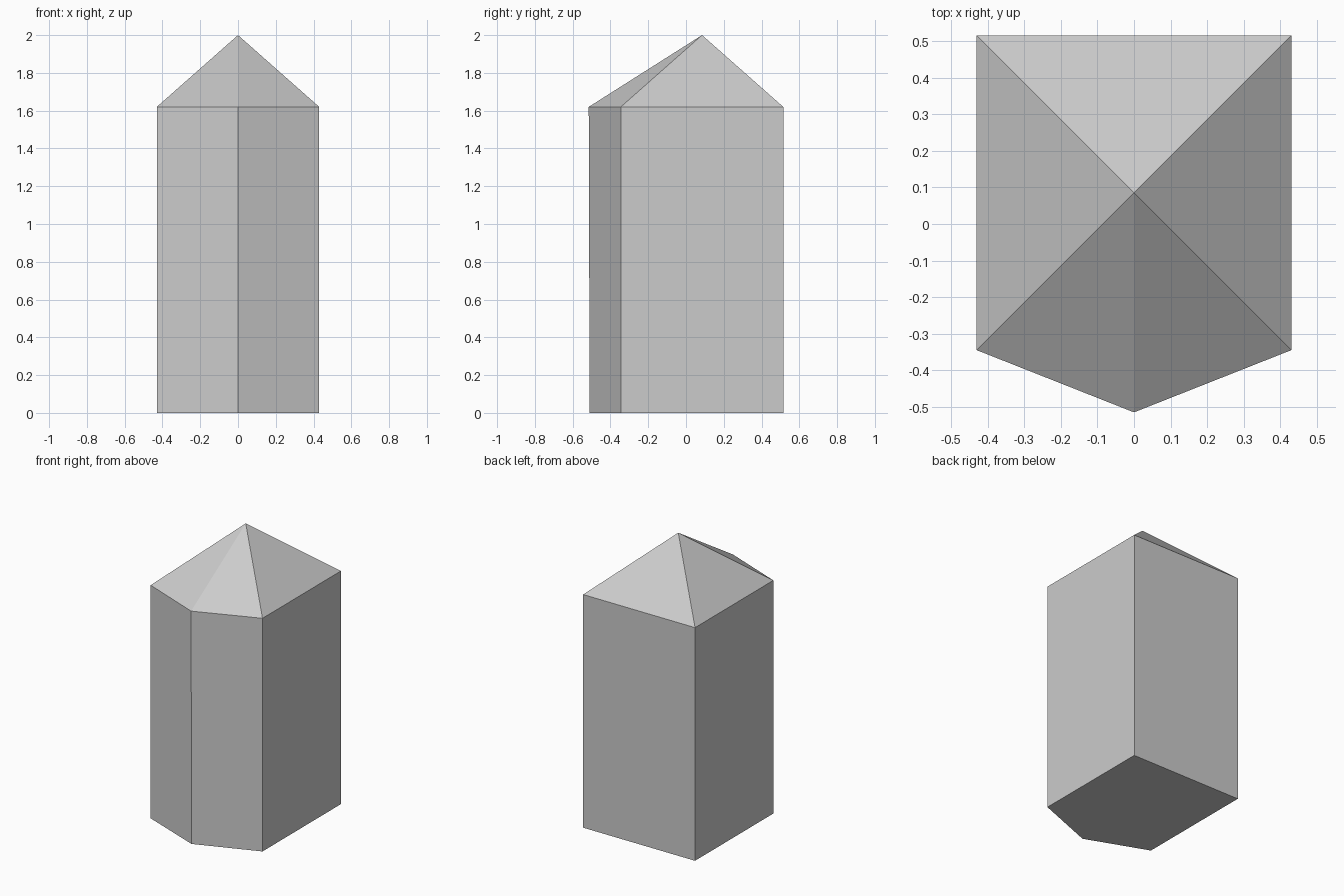
import bpy, bmesh

if "Cube" in bpy.data.objects:
    bpy.data.objects.remove(bpy.data.objects["Cube"])

EAVES, TOP = 1.62, 2.0
# Five-sided plan: square back, shallow point at the front
plan = [(-0.43, 0.515), (-0.43, -0.345), (0, -0.515), (0.43, -0.345), (0.43, 0.515)]

bm = bmesh.new()

# Walls: extrude the plan up to the eaves
base = bm.faces.new([bm.verts.new((x, y, 0)) for x, y in plan])
ext = bmesh.ops.extrude_face_region(bm, geom=[base], use_keep_orig=True)["geom"]
bmesh.ops.translate(bm, vec=(0, 0, EAVES),
                    verts=[g for g in ext if isinstance(g, bmesh.types.BMVert)])

# Roof: raise the cap to a single apex
cap = next(g for g in ext if isinstance(g, bmesh.types.BMFace))
apex = bmesh.ops.poke(bm, faces=[cap])["verts"][0]
apex.co = (0, 0.085, TOP)

# Slight inward lean at the foot of the front edge
for v in bm.verts:
    if v.co.z == 0 and v.co.y < -0.5:
        v.co.y = -0.51

bmesh.ops.recalc_face_normals(bm, faces=bm.faces)
mesh = bpy.data.meshes.new("pointed_pillar")
bm.to_mesh(mesh)
bm.free()
bpy.context.collection.objects.link(bpy.data.objects.new("pointed_pillar", mesh))
